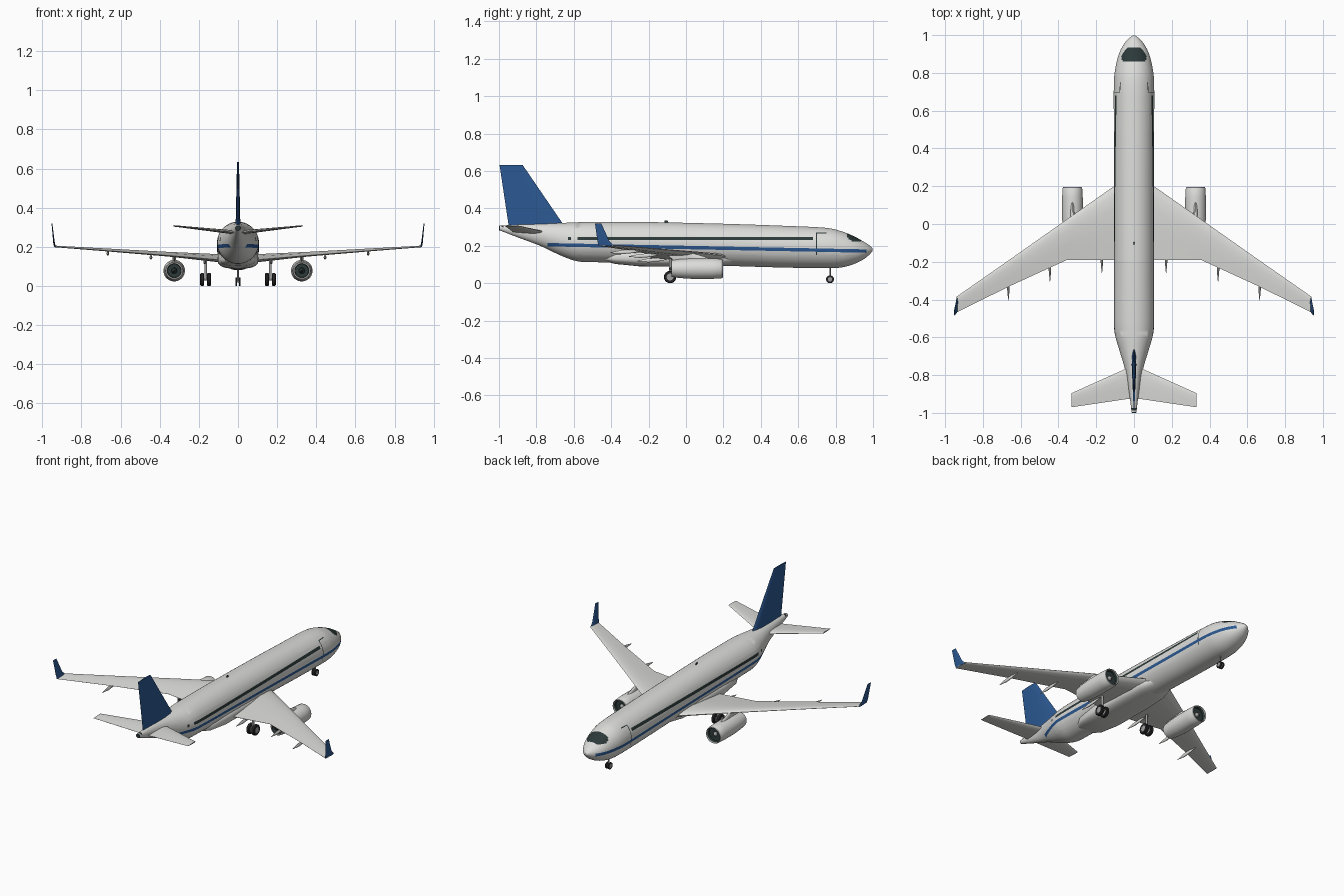
import bpy, bmesh, math
from mathutils import Vector

cube = bpy.data.objects.get("Cube")
if cube:
    bpy.data.objects.remove(cube, do_unlink=True)


def material(name, r, g, b):
    m = bpy.data.materials.new(name)
    m.use_nodes = True
    m.diffuse_color = (r, g, b, 1)
    m.node_tree.nodes["Principled BSDF"].inputs["Base Color"].default_value = (r, g, b, 1)
    return m


WHITE = material("body white", 0.72, 0.72, 0.70)
BLUE = material("livery blue", 0.025, 0.10, 0.29)
DARK = material("window dark", 0.025, 0.04, 0.04)
RUBBER = material("tyre black", 0.02, 0.02, 0.022)
METAL = material("metal grey", 0.35, 0.35, 0.35)


def finish(name, bm, mats, mirror=False, angle=40):
    bmesh.ops.recalc_face_normals(bm, faces=bm.faces[:])
    me = bpy.data.meshes.new(name)
    bm.to_mesh(me)
    bm.free()
    for m in mats:
        me.materials.append(m)
    ob = bpy.data.objects.new(name, me)
    bpy.context.collection.objects.link(ob)
    bpy.ops.object.select_all(action='DESELECT')
    ob.select_set(True)
    bpy.context.view_layer.objects.active = ob
    bpy.ops.object.shade_smooth_by_angle(angle=math.radians(angle))
    if mirror:
        ob.modifiers.new("Mirror", 'MIRROR')
    return ob


def loft(rings, band_mats=None, bm=None):
    """Skin closed rings one after another, with capped ends."""
    bm = bm or bmesh.new()
    rows = [[bm.verts.new(p) for p in ring] for ring in rings]
    n = len(rows[0])
    for k, (a, b) in enumerate(zip(rows, rows[1:])):
        for i in range(n):
            j = (i + 1) % n
            f = bm.faces.new((a[i], a[j], b[j], b[i]))
            f.material_index = band_mats[k] if band_mats else 0
    for row, k in ((rows[0], 0), (rows[-1], -1)):
        f = bm.faces.new(row)
        f.material_index = band_mats[k] if band_mats else 0
    return bm


def oval(y, x, z, w, h, n=40, power=2.0):
    pts = []
    for i in range(n):
        a = math.tau * (i + 0.5) / n
        c, s = math.cos(a), math.sin(a)
        pts.append((x + w * math.copysign(abs(c) ** (2 / power), c), y,
                    z + h * math.copysign(abs(s) ** (2 / power), s)))
    return pts


def foil(lead, trail, thick, normal):
    """Aerofoil section between two points."""
    lead, trail, normal = Vector(lead), Vector(trail), Vector(normal)
    shape = ((0, 0), (.03, .4), (.12, .8), (.3, 1), (.6, .7), (.85, .28), (1, .04))
    up = [lead.lerp(trail, t) + normal * thick * h / 2 for t, h in shape]
    low = [lead.lerp(trail, t) - normal * thick * h / 2 for t, h in shape[:0:-1]]
    return up + low


def spin_y(x, z, profile, n=32):
    return [oval(y, x, z, r, r, n) for y, r in profile]


def smooth_stations(rows, steps=4):
    """Catmull-Rom refinement of the station list."""
    out = []
    for i in range(len(rows) - 1):
        p0, p1, p2, p3 = (rows[min(max(i + k, 0), len(rows) - 1)] for k in (-1, 0, 1, 2))
        for s in range(steps):
            t = s / steps
            out.append([b + t * (c - a) / 2 + t * t * (a - 2.5 * b + 2 * c - d / 2)
                        + t ** 3 * (1.5 * (b - c) + (d - a) / 2)
                        for a, b, c, d in zip(p0, p1, p2, p3)])
    return out + [rows[-1]]


# Fuselage stations: y, half width, bottom, top
stations = [(-.995, .013, .282, .308), (-.9, .025, .245, .313), (-.78, .045, .2, .318),
            (-.67, .077, .148, .322), (-.58, .102, .117, .326), (-.48, .107, .112, .328),
            (-.2, .107, .105, .327), (.2, .107, .093, .318), (.5, .107, .084, .308),
            (.74, .107, .08, .297), (.83, .098, .084, .278), (.9, .08, .103, .25),
            (.95, .055, .128, .222), (.98, .03, .152, .203), (.997, .008, .172, .186)]
bm = loft([oval(y, 0, (b + t) / 2, w, (t - b) / 2, 48)
           for y, w, b, t in smooth_stations(stations)])

# Painted bands cut into the skin
SLOPE = .02
cuts = [((0, 0, s), (0, SLOPE, 1)) for s in (.182, .2)]
cuts += [((0, 0, z), (0, 0, 1)) for z in (.15, .224, .23, .247, .266, .27)]
cuts += [((0, y, 0), (0, 1, 0)) for y in
         (-.74, -.63, -.615, -.6, -.58, .68, .695, .7, .745, .75, .86, .935, .965)]
for co, no in cuts:
    bmesh.ops.bisect_plane(bm, geom=bm.verts[:] + bm.edges[:] + bm.faces[:],
                           plane_co=co, plane_no=no)
for f in bm.faces:
    c = f.calc_center_median()
    y, z, s = c.y, c.z, c.z + SLOPE * c.y
    stripe = .182 < s < .2 and -.74 < y < .965
    cabin = .23 < z < .247 and (-.58 < y < .68 or -.63 < y < -.615)
    cockpit = z > .224 and .86 < y < .935 and abs(c.x) < .064
    door = (.695 < y < .7 and .15 < z < .27) or (.695 < y < .75 and .266 < z < .27)
    f.material_index = 1 if stripe else 2 if cabin or cockpit or door else 0
finish("fuselage", bm, [WHITE, BLUE, DARK])

# Belly fairing
finish("belly_fairing", loft([oval(y, 0, .137, w, h, 40, 2.8) for y, w, h in
       ((-.45, .05, .015), (-.38, .088, .034), (-.25, .103, .047), (0, .105, .049),
        (.15, .098, .046), (.24, .075, .036), (.29, .04, .015))]), [WHITE])

# Tail exhaust
finish("tail_exhaust", loft(spin_y(0, .295, ((-.975, .015), (-1, .012)), 16)), [DARK])

# Main wings and winglets
UP = (0, 0, 1)
finish("wings", loft([foil((x, a, z), (x, b, z - d), t, UP) for x, a, b, z, d, t in
       ((.02, .26, -.19, .14, .01, .045), (.12, .19, -.19, .147, .012, .04),
        (.355, .025, -.19, .165, .01, .024), (.66, -.19, -.33, .185, .006, .015),
        (.94, -.385, -.468, .203, .003, .008))]), [WHITE], True)
finish("winglets", loft([foil((x, a, z), (x, b, z), t, (1, 0, -.15)) for x, a, b, z, t in
       ((.936, -.383, -.468, .199, .009), (.941, -.41, -.473, .225, .008),
        (.951, -.453, -.487, .32, .004))]), [BLUE], True)

# Tailplane and fin
finish("tailplane", loft([foil((x, a, z), (x, b, z), t, UP) for x, a, b, z, t in
       ((.0, -.745, -.925, .272, .022), (.04, -.765, -.927, .276, .02),
        (.33, -.895, -.97, .307, .007))]), [WHITE], True)
finish("fin", loft([foil((0, a, z), (0, b, z), t, (1, 0, 0)) for a, b, z, t in
       ((-.64, -.948, .3, .026), (-.66, -.95, .32, .024),
        (-.874, -.997, .633, .01))]), [BLUE])

# Engines: cowl, dark intake and exhaust, hub and cone
EX, EZ = .326, .078
nacelle = ((.17, .005), (.172, .043), (.19, .044), (.197, .048), (.19, .052), (.14, .055),
           (.03, .055), (-.04, .05), (-.077, .044), (-.077, .036), (-.055, .034), (-.054, .005))
finish("engines", loft(spin_y(EX, EZ, nacelle),
       [1, 1, 2, 2, 0, 0, 0, 0, 2, 1, 1]), [WHITE, DARK, METAL], True)
finish("fan_hubs", loft(spin_y(EX, EZ, ((.165, .014), (.175, .013), (.19, .003)), 20)),
       [METAL], True)
finish("exhaust_cones", loft(spin_y(EX, EZ, ((-.05, .016), (-.07, .013), (-.09, .002)), 20)),
       [DARK], True)
finish("engine_pylons", loft([foil((EX, a, z), (EX, b, z), .02, (1, 0, 0)) for a, b, z in
       ((.14, -.06, .118), (.1, -.09, .142), (.04, -.12, .16))]), [WHITE], True)

# Flap track fairings
bm = bmesh.new()
for x, y, z in ((.17, -.19, .128), (.445, -.235, .152), (.665, -.335, .172)):
    loft([oval(y + d, x, z - drop, w, w * 1.6, 12) for d, drop, w in
          ((.09, 0, .001), (.04, .003, .006), (-.01, .006, .007), (-.07, .009, .001))], bm=bm)
finish("flap_track_fairings", bm, [WHITE], True)


# Landing gear
def wheel(bm, x, y, r, w):
    prof = ((-.5, .55, 1), (-.5, .88, 0), (-.3, 1, 0), (.3, 1, 0), (.5, .88, 0), (.5, .55, 1))
    rings = [[(x + w * d, y + r * k * math.cos(math.tau * i / 24),
               r + r * k * math.sin(math.tau * i / 24)) for i in range(24)]
             for d, k, _ in prof]
    # A bright hub disc closes each side
    for end, d in ((0, -.45), (-1, .45)):
        hub = [(x + w * d, p[1], p[2]) for p in rings[end]]
        rings.insert(0 if end == 0 else len(rings), hub)
    loft(rings, [1, 0, 0, 0, 0, 0, 1], bm)


def strut(bm, x, y, z0, z1, r):
    loft([[(x + r * math.cos(math.tau * i / 12), y + r * math.sin(math.tau * i / 12), z)
           for i in range(12)] for z in (z0, z1)], bm=bm)


def axle(bm, x0, x1, y, z, r):
    loft([[(x, y + r * math.cos(math.tau * i / 10), z + r * math.sin(math.tau * i / 10))
           for i in range(10)] for x in (x0, x1)], bm=bm)


bm = bmesh.new()
for x in (.148, .183):
    wheel(bm, x, -.085, .033, .02)
finish("main_wheels", bm, [RUBBER, METAL], True)
bm = bmesh.new()
strut(bm, .1655, -.085, .03, .14, .007)
axle(bm, .145, .186, -.085, .033, .006)
finish("main_struts", bm, [METAL], True)
bm = bmesh.new()
wheel(bm, .009, .77, .021, .01)
finish("nose_wheels", bm, [RUBBER, METAL], True)
bm = bmesh.new()
strut(bm, 0, .77, .018, .1, .004)
axle(bm, -.012, .012, .77, .021, .004)
finish("nose_strut", bm, [METAL])

# Roof antenna
finish("antenna", loft([foil((0, -.09, .32), (0, -.115, .32), .005, (1, 0, 0)),
       foil((0, -.1, .336), (0, -.115, .336), .003, (1, 0, 0))]), [DARK])
